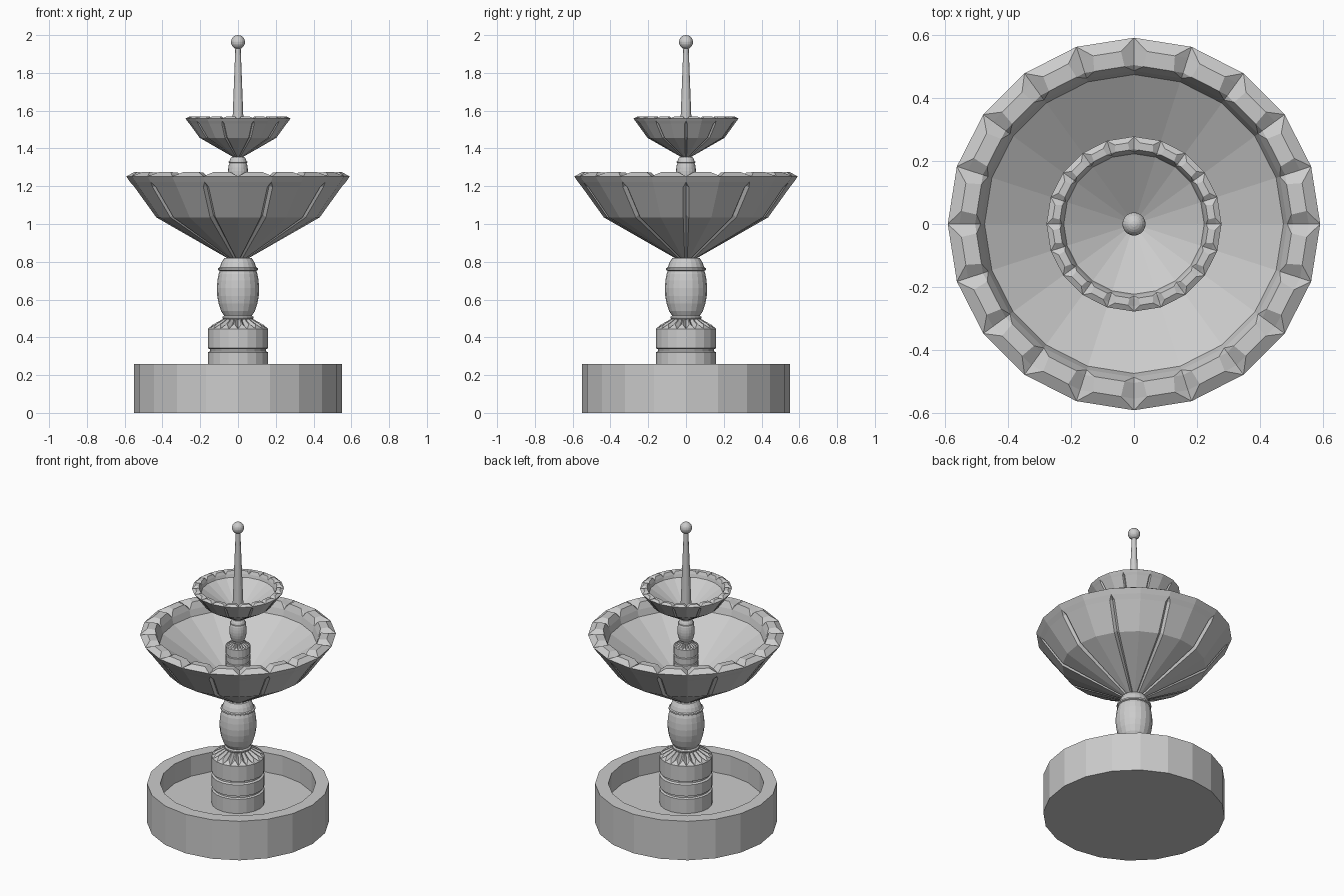
import bpy, bmesh
from math import sin, cos, pi

if "Cube" in bpy.data.objects:
    bpy.data.objects.remove(bpy.data.objects["Cube"])

N = 20  # sides of every turned part


def lathe(name, rows, s=1.0, z0=0.0):
    """Turn a profile. Row = (r, z, w_even, w_odd, dr, dz): at each corner a
    V-shaped flute of half width w is cut, its middle moved by (dr, dz)."""
    bm = bmesh.new()
    rings = []
    for row in rows:
        r, z, we, wo, dr, dz = (tuple(row) + (0,) * 6)[:6]
        ring = []
        for k in range(N):
            a = 2 * pi * k / N
            w = wo if k % 2 else we
            t = w / (2 * r * sin(pi / N)) if r > 0 else 0
            here = (r * cos(a), r * sin(a))
            for side in (-1, 0, 1):
                if side == 0:
                    q = r + (dr if w else 0)
                    x, y, h = q * cos(a), q * sin(a), z + (dz if w else 0)
                else:
                    b = a + side * 2 * pi / N
                    x = here[0] + t * (r * cos(b) - here[0])
                    y = here[1] + t * (r * sin(b) - here[1])
                    h = z
                ring.append(bm.verts.new((x * s, y * s, h * s + z0)))
        rings.append(ring)
    m = 3 * N
    for lo, hi in zip(rings, rings[1:]):
        for j in range(m):
            k = (j + 1) % m
            bm.faces.new((lo[j], lo[k], hi[k], hi[j]))
    bmesh.ops.remove_doubles(bm, verts=bm.verts, dist=1e-5)
    bmesh.ops.recalc_face_normals(bm, faces=bm.faces)
    me = bpy.data.meshes.new(name)
    bm.to_mesh(me)
    bm.free()
    ob = bpy.data.objects.new(name, me)
    bpy.context.collection.objects.link(ob)
    return ob


# Ground basin with thick wall
lathe("ground_basin", [(0, 0), (.55, 0), (.55, .26), (.47, .26), (.47, .13), (0, .13)])

# Profiles shared by the lower and upper tier
pedestal = [(0, .12), (.16, .12), (.16, .225), (.148, .23), (.148, .24), (.16, .245),
            (.16, .32), (.148, .327), (.148, .337), (.16, .343), (.16, .445),
            (.135, .468, .017, .017, -.02, -.012),
            (.085, .495, .011, .011, -.012, -.008), (.07, .50), (0, .50)]
baluster = [(0, .49), (.072, .49), (.082, .50), (.082, .508), (.074, .515), (.09, .54),
            (.103, .58), (.11, .62), (.112, .66), (.109, .70), (.103, .735), (.097, .752),
            (.105, .756), (.105, .766), (.097, .77), (.088, .795), (.073, .82), (0, .82)]
bowl = [(0, .80), (.03, .80), (.05, .815, .007, 0, -.006, .009),
        (.435, 1.035, .015, 0, -.011, .014),
        (.55, 1.195, .015, 0, -.016, .008), (.571, 1.222),
        (.592, 1.252), (.555, 1.275, .042, .042, 0, -.025),
        (.505, 1.272, .03, .03, 0, -.025), (.487, 1.232),
        (.475, 1.19), (.05, .92), (0, .92)]

# Two tiers: the upper one is a smaller copy of the lower
for tier, s, z0 in (("lower", 1.0, 0.0), ("upper", .47, .97)):
    lathe(tier + "_pedestal", pedestal, s, z0)
    lathe(tier + "_baluster", baluster, s, z0)
    lathe(tier + "_bowl", bowl, s, z0)

# Tapered spout and ball on top
lathe("spout", [(0, 1.39), (.035, 1.39), (.014, 1.94), (0, 1.94)])
bpy.ops.mesh.primitive_uv_sphere_add(segments=N, ring_count=12, radius=.037,
                                     location=(0, 0, 1.963))
bpy.context.object.name = "spout_ball"
